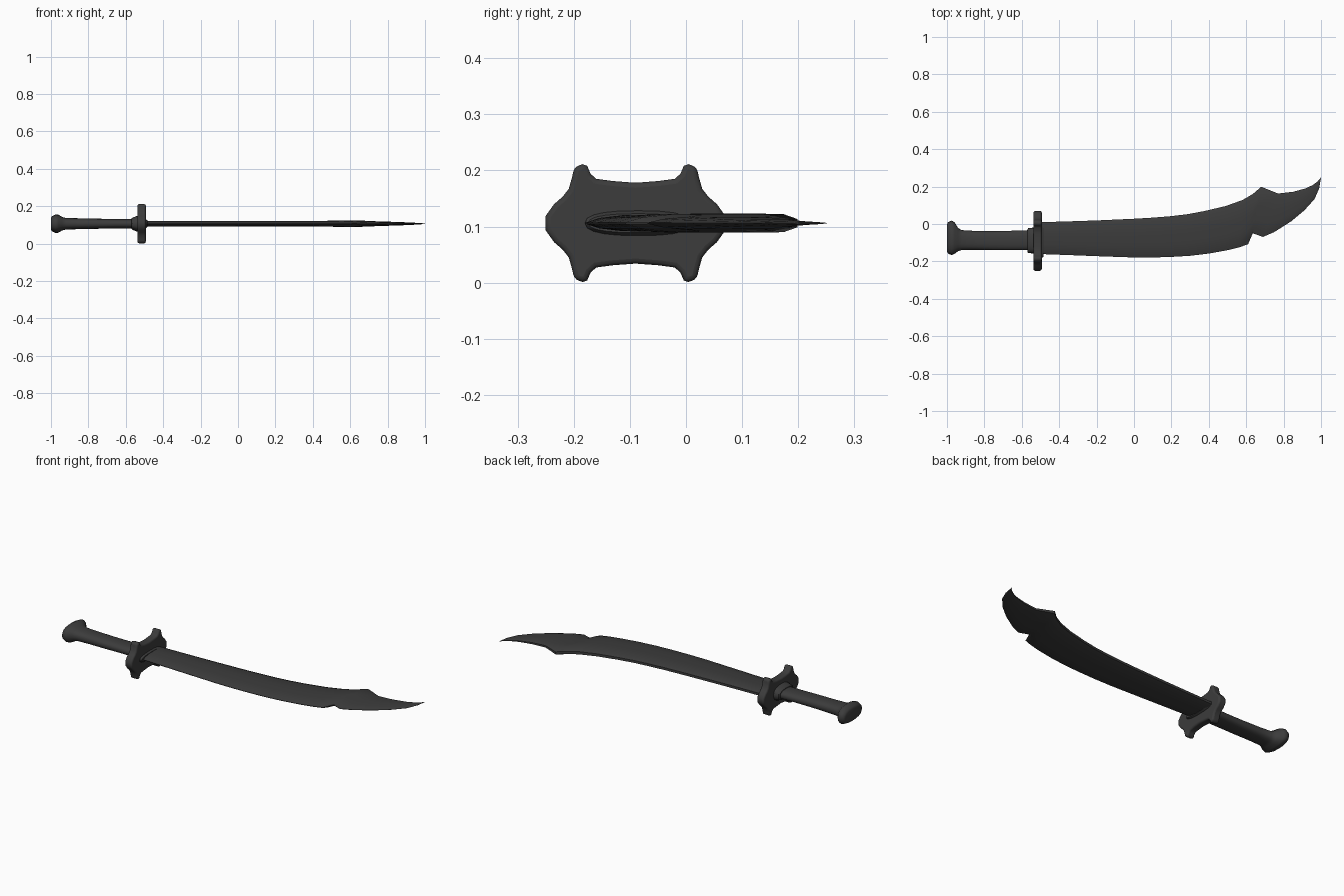
import bpy, bmesh, math

if "Cube" in bpy.data.objects:
    bpy.data.objects.remove(bpy.data.objects["Cube"])

ZC = 0.106   # height of the sword's mid plane

mat = bpy.data.materials.new("dark_iron")
mat.use_nodes = True
COLOUR = (0.045, 0.045, 0.045, 1)
mat.diffuse_color = COLOUR
bsdf = mat.node_tree.nodes["Principled BSDF"]
bsdf.inputs["Base Color"].default_value = COLOUR
bsdf.inputs["Roughness"].default_value = 0.7


def finish(name, bm, angle=35):
    """Turn a bmesh into a named, smooth shaded object."""
    bmesh.ops.recalc_face_normals(bm, faces=bm.faces)
    me = bpy.data.meshes.new(name)
    bm.to_mesh(me)
    bm.free()
    me.materials.append(mat)
    ob = bpy.data.objects.new(name, me)
    bpy.context.collection.objects.link(ob)
    bpy.ops.object.select_all(action='DESELECT')
    ob.select_set(True)
    bpy.context.view_layer.objects.active = ob
    bpy.ops.object.shade_smooth_by_angle(angle=math.radians(angle))
    return ob


def loft(name, rings, angle=35):
    """Skin a list of equal-length closed rings and cap both ends."""
    bm = bmesh.new()
    loops = [[bm.verts.new(p) for p in r] for r in rings]
    n = len(loops[0])
    for a, b in zip(loops, loops[1:]):
        for i in range(n):
            j = (i + 1) % n
            bm.faces.new((a[i], a[j], b[j], b[i]))
    bm.faces.new(loops[0])
    bm.faces.new(loops[-1])
    return finish(name, bm, angle)


def oval(x, y0, y1, hz, n=20, power=0.8):
    """Rounded cross-section across the sword at x."""
    pts = []
    for i in range(n):
        t = 2 * math.pi * i / n
        c, s = math.cos(t), math.sin(t)
        pts.append((x, (y0 + y1) / 2 + (y1 - y0) / 2 * math.copysign(abs(c) ** power, c),
                    ZC + hz * math.copysign(abs(s) ** power, s)))
    return pts


# Grip with flared pommel: x, low y, high y, half height
grip = [(-1.0, -0.145, -0.005, 0.030), (-0.995, -0.158, 0.010, 0.040),
        (-0.975, -0.166, 0.018, 0.050), (-0.96, -0.160, 0.010, 0.048),
        (-0.94, -0.145, -0.022, 0.036), (-0.92, -0.139, -0.033, 0.031),
        (-0.85, -0.138, -0.037, 0.029), (-0.75, -0.140, -0.038, 0.027),
        (-0.65, -0.140, -0.036, 0.025), (-0.56, -0.140, -0.033, 0.025)]
loft("grip", [oval(*g) for g in grip], 50)

# Collars on both sides of the guard
loft("grip_collar", [oval(*g) for g in (
    (-0.57, -0.150, -0.028, 0.028), (-0.565, -0.155, -0.022, 0.032),
    (-0.545, -0.157, -0.020, 0.040), (-0.53, -0.160, -0.018, 0.044))])
loft("blade_collar", [oval(*g) for g in (
    (-0.51, -0.180, 0.010, 0.024), (-0.49, -0.180, 0.010, 0.022),
    (-0.483, -0.174, 0.004, 0.017))])

# Guard: one quarter of the outline, mirrored in y and z
quarter = [(0.160, 0.013), (0.145, 0.034), (0.130, 0.047), (0.119, 0.061),
           (0.113, 0.082), (0.109, 0.100), (0.094, 0.105), (0.086, 0.102),
           (0.080, 0.088), (0.070, 0.079), (0.040, 0.075), (0.0, 0.072)]
half = quarter + [(-y, z) for y, z in reversed(quarter[:-1])]
outline = half + [(y, -z) for y, z in reversed(half)]
bm = bmesh.new()
base = bm.faces.new([bm.verts.new((-0.537, y - 0.09, ZC + z)) for y, z in outline])
ext = bmesh.ops.extrude_face_region(bm, geom=[base])
for v in ext["geom"]:
    if isinstance(v, bmesh.types.BMVert):
        v.co.x += 0.044
guard = finish("guard", bm, 50)
bev = guard.modifiers.new("soft_edges", 'BEVEL')
bev.width, bev.segments, bev.limit_method = 0.009, 3, 'ANGLE'
bev.angle_limit = math.radians(50)

# Blade stations: cutting-edge point, spine point, half thickness
stations = [((-0.52, -0.160), (-0.52, 0.009), 0.015), ((-0.35, -0.166), (-0.35, 0.014), 0.015),
            ((-0.2, -0.172), (-0.2, 0.019), 0.015), ((0.0, -0.179), (0.0, 0.028), 0.015),
            ((0.1, -0.179), (0.1, 0.034), 0.015), ((0.2, -0.176), (0.2, 0.042), 0.015),
            ((0.3, -0.170), (0.29, 0.053), 0.015), ((0.4, -0.158), (0.38, 0.070), 0.015),
            ((0.5, -0.140), (0.49, 0.096), 0.016), ((0.565, -0.124), (0.58, 0.128), 0.017),
            ((0.61, -0.108), (0.635, 0.160), 0.017), ((0.635, -0.050), (0.68, 0.199), 0.016),
            ((0.69, -0.069), (0.77, 0.163), 0.012), ((0.75, -0.043), (0.85, 0.172), 0.010),
            ((0.84, 0.014), (0.92, 0.191), 0.007), ((0.91, 0.072), (0.955, 0.208), 0.005),
            ((0.965, 0.133), (0.98, 0.226), 0.003), ((0.99, 0.190), (0.993, 0.240), 0.002),
            ((1.0, 0.248), (1.0, 0.251), 0.0005)]
# Cross-section: fraction from edge to spine, share of half thickness
section = [(0, 0.08), (0.12, 0.62), (0.32, 0.95), (0.6, 1), (0.9, 1), (1, 0.45)]
rings = []
for (ex, ey), (sx, sy), t in stations:
    top = [(ex + (sx - ex) * f, ey + (sy - ey) * f, t * k) for f, k in section]
    rings.append([(x, y, ZC + z) for x, y, z in top] +
                 [(x, y, ZC - z) for x, y, z in reversed(top)])
loft("blade", rings, 30)
